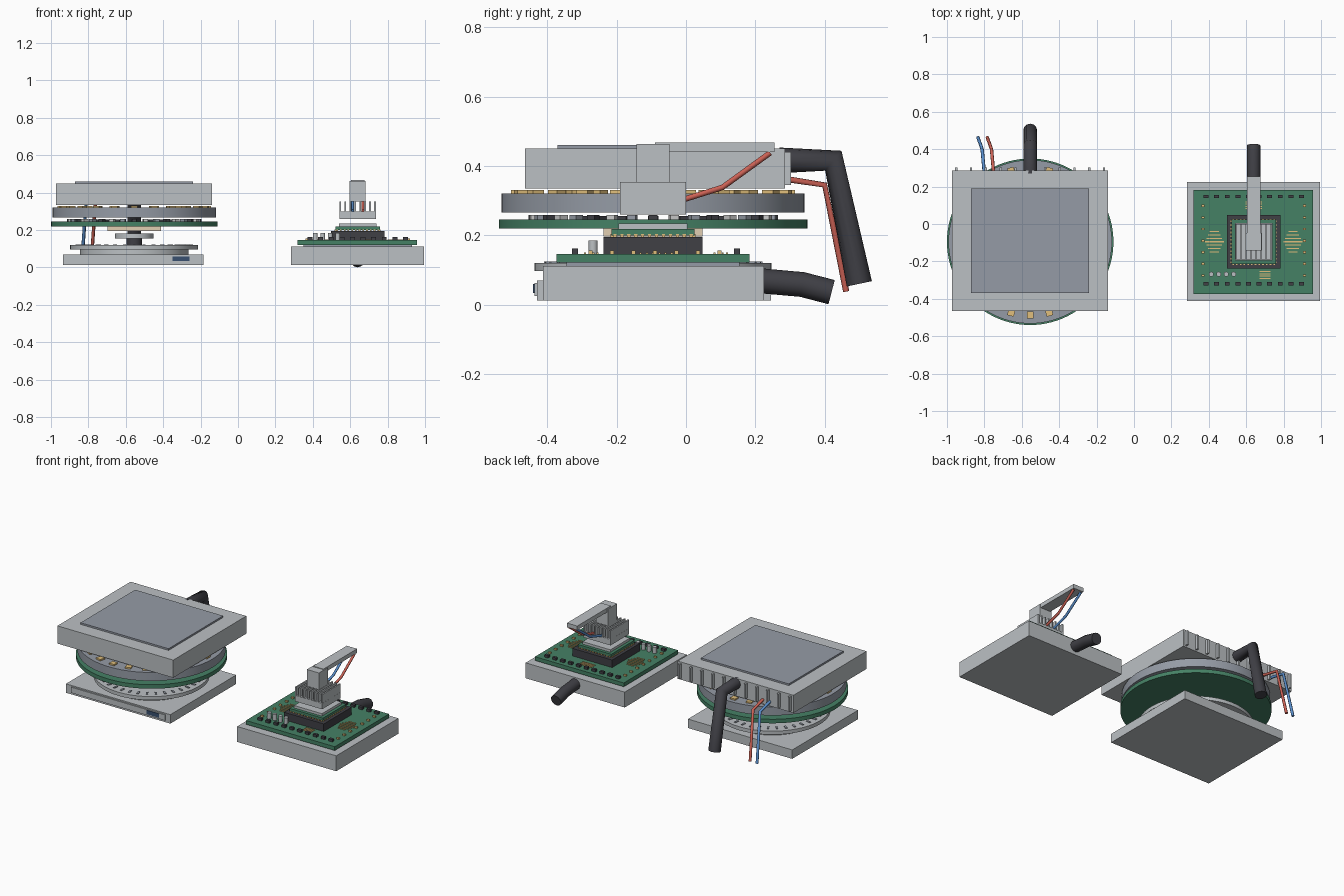
import bpy, math
from mathutils import Vector

if "Cube" in bpy.data.objects:
    bpy.data.objects.remove(bpy.data.objects["Cube"])


def mat(name, c):
    m = bpy.data.materials.new(name)
    m.diffuse_color = (*c, 1)
    m.use_nodes = True
    m.node_tree.nodes["Principled BSDF"].inputs["Base Color"].default_value = m.diffuse_color
    return m


GREEN = mat("board_green", (0.06, 0.22, 0.13))
DARK = mat("dark_plastic", (0.05, 0.05, 0.06))
GOLD = mat("gold", (0.75, 0.52, 0.2))
BEIGE = mat("beige", (0.75, 0.62, 0.45))
RED = mat("red_wire", (0.6, 0.12, 0.09))
BLUE = mat("blue_wire", (0.1, 0.27, 0.6))
SCREEN = mat("screen_blue", (0.04, 0.08, 0.16))
SLATE = mat("slate_plate", (0.3, 0.33, 0.38))
METAL = mat("light_metal", (0.5, 0.53, 0.55))


def finish(o, name, m):
    o.name = name
    if m:
        o.data.materials.append(m)
    return o


def box(name, x, y, z, m=None, bevel=0, rot=0):
    """Box from (min, max) pairs."""
    c = [(a + b) / 2 for a, b in (x, y, z)]
    bpy.ops.mesh.primitive_cube_add(size=1, location=c, rotation=(0, 0, rot))
    o = bpy.context.object
    o.scale = [b - a for a, b in (x, y, z)]
    bpy.ops.object.transform_apply(location=False, rotation=False, scale=True)
    if bevel:
        b = o.modifiers.new("bevel", "BEVEL")
        b.width, b.segments = bevel, 2
    return finish(o, name, m)


def cbox(name, cx, cy, sx, sy, z, m=None, rot=0):
    return box(name, (cx - sx / 2, cx + sx / 2), (cy - sy / 2, cy + sy / 2), z, m, 0, rot)


def disc(name, cx, cy, r, z, m=None, n=64):
    bpy.ops.mesh.primitive_cylinder_add(vertices=n, radius=r, depth=z[1] - z[0],
                                        location=(cx, cy, sum(z) / 2))
    bpy.ops.object.shade_smooth_by_angle()
    return finish(bpy.context.object, name, m)


def tube(name, pts, r, m, res=4):
    c = bpy.data.curves.new(name, "CURVE")
    c.dimensions, c.bevel_depth, c.bevel_resolution, c.use_fill_caps = "3D", r, res, True
    s = c.splines.new("POLY")
    s.points.add(len(pts) - 1)
    for p, q in zip(s.points, pts):
        p.co = (*q, 1)
    o = bpy.data.objects.new(name, c)
    bpy.context.collection.objects.link(o)
    return finish(o, name, m)


def ring(name, cx, cy, r, n, size, z, mats):
    for i in range(n):
        a = math.pi / 2 + 2 * math.pi * i / n
        cbox(name, cx + r * math.cos(a), cy + r * math.sin(a), *size, z, mats[i % len(mats)], a)


# ---------- Left unit: stacked lamp with square housing ----------
LX, LY = -0.555, -0.095
box("lamp_base", (-0.935, -0.185), (-0.43, 0.245), (0.012, 0.07), METAL)
box("base_front_panel", (-0.895, -0.22), (-0.437, -0.425), (0.025, 0.062), METAL)
box("base_screen", (-0.35, -0.26), (-0.441, -0.43), (0.034, 0.06), SCREEN)
disc("lower_step", LX, LY, 0.29, (0.07, 0.097), METAL)
disc("lower_disc", LX, LY, 0.342, (0.097, 0.12), METAL)
ring("lower_disc_mark", LX, LY, 0.30, 36, (0.03, 0.012), (0.119, 0.124), [SLATE])
disc("centre_post", LX, LY, 0.042, (0.12, 0.157), DARK, 32)
disc("post_collar", LX, LY, 0.103, (0.155, 0.183), METAL, 48)
cbox("beige_plate", LX, LY, 0.285, 0.285, (0.196, 0.22), BEIGE)

# Round circuit board with chips
disc("round_board", LX, LY, 0.445, (0.219, 0.245), GREEN, 96)
ring("board_chip", LX, LY, 0.345, 36, (0.03, 0.025), (0.243, 0.259), [DARK, None, SLATE])
ring("inner_chip", LX, LY, 0.22, 16, (0.04, 0.03), (0.243, 0.256), [DARK])

# Round metal plate with LEDs
disc("led_plate", LX, LY, 0.437, (0.266, 0.321), SLATE, 96)
ring("led", LX, LY, 0.392, 24, (0.036, 0.036), (0.32, 0.33), [GOLD])
ring("inner_led", LX, LY, 0.25, 14, (0.036, 0.036), (0.32, 0.33), [GOLD])

# Square housing, lid plate and rear fins
box("top_housing", (-0.972, -0.14), (-0.465, 0.285), (0.335, 0.45), METAL)
box("lid_plate", (-0.872, -0.24), (-0.37, 0.19), (0.448, 0.461), SLATE)
for i in range(11):
    cbox("rear_fin", -0.95 + i * 0.079, 0.29, 0.012, 0.026, (0.345, 0.44), METAL)

# Cable and wires at the back
tube("lamp_cable", [(LX, 0.27, 0.416), (LX, 0.425, 0.415), (LX, 0.50, 0.06)], 0.037, DARK)
for nm, m, dx in (("lamp_blue_wire", BLUE, -0.80), ("lamp_red_wire", RED, -0.75)):
    tube(nm, [(dx, 0.27, 0.365), (dx - 0.012, 0.40, 0.345), (dx - 0.034, 0.462, 0.038)], 0.009, m, 2)

# ---------- Right unit: processor board with heat sink ----------
RX, RY = 0.64, -0.095
box("board_base", (0.283, 0.995), (-0.413, 0.225), (0.012, 0.112), METAL)
cbox("board_spacer", RX, RY, 0.58, 0.50, (0.11, 0.123), SLATE)
box("square_board", (0.319, 0.957), (-0.374, 0.183), (0.121, 0.146), GREEN)

# Socket frame: four walls around a floor
SX, SY, W = 0.1425, 0.1425, 0.03
Z = (0.145, 0.195)
for s in (-1, 1):
    cbox("socket_wall_side", RX + s * (SX - W / 2), RY, W, 2 * SY, Z, DARK)
    cbox("socket_wall_end", RX, RY + s * (SY - W / 2), 2 * SX - 2 * W, W, Z, DARK)
cbox("socket_floor", RX, RY, 2 * SX - 2 * W, 2 * SY - 2 * W, (0.145, 0.183), DARK)
for i in range(12):
    t = -0.11 + i * 0.02
    for s in (-1, 1):
        cbox("socket_pin", RX + t, RY + s * 0.118, 0.009, 0.01, (0.18, 0.203), GOLD)
        cbox("socket_pin", RX + s * 0.118, RY + t, 0.01, 0.009, (0.18, 0.203), GOLD)

# Chip and heat spreader
cbox("chip_substrate", RX, RY, 0.24, 0.24, (0.2, 0.218), GREEN)
cbox("heat_spreader", RX, RY, 0.20, 0.20, (0.217, 0.234), METAL)

# Heat sink with fins
cbox("heatsink_base", RX, RY, 0.195, 0.19, (0.26, 0.298), METAL)
for i in range(8):
    cbox("heatsink_fin", RX - 0.0925 + i * 0.0264, RY, 0.009, 0.19, (0.297, 0.354), METAL)

# Arm block above the heat sink and its wires
box("arm_block", (0.595, 0.682), (-0.143, -0.048), (0.354, 0.463), METAL)
box("arm", (0.603, 0.677), (-0.09, 0.255), (0.44, 0.467), METAL)
for nm, m, x in (("arm_blue_wire", BLUE, 0.613), ("arm_red_wire", RED, 0.668)):
    tube(nm, [(x, -0.01, 0.302), (x, 0.105, 0.338), (x, 0.243, 0.438)], 0.008, m, 2)

# Surface chips along the board edges
for i in range(10):
    for y in (-0.32, 0.147):
        cbox("edge_chip", 0.385 + i * 0.0567, y, 0.026, 0.018, (0.145, 0.162), DARK)
for i in range(7):
    for s in (-1, 1):
        cbox("edge_contact", RX + s * 0.272, -0.275 + i * 0.062, 0.016, 0.012, (0.145, 0.156), GOLD)

# Gold trace groups either side of the socket
for s in (-1, 1):
    for i in range(7):
        w = 0.05 + 0.05 * (1 - abs(i - 3) / 3)
        cbox("gold_trace", RX + s * 0.21, RY - 0.054 + i * 0.018, w, 0.006, (0.145, 0.15), GOLD)
for i in range(4):
    cbox("small_trace", 0.70, -0.255 - i * 0.012, 0.06, 0.005, (0.145, 0.15), GOLD)
    cbox("small_trace", 0.64, 0.118 - i * 0.012, 0.09, 0.005, (0.145, 0.15), GOLD)

# Capacitors
for i in range(4):
    disc("capacitor", 0.413 + i * 0.04, -0.268, 0.013, (0.145, 0.185), METAL, 20)

# Power cable
tube("board_cable", [(RX, 0.20, 0.07), (RX, 0.335, 0.058), (RX, 0.42, 0.036)], 0.036, DARK)
